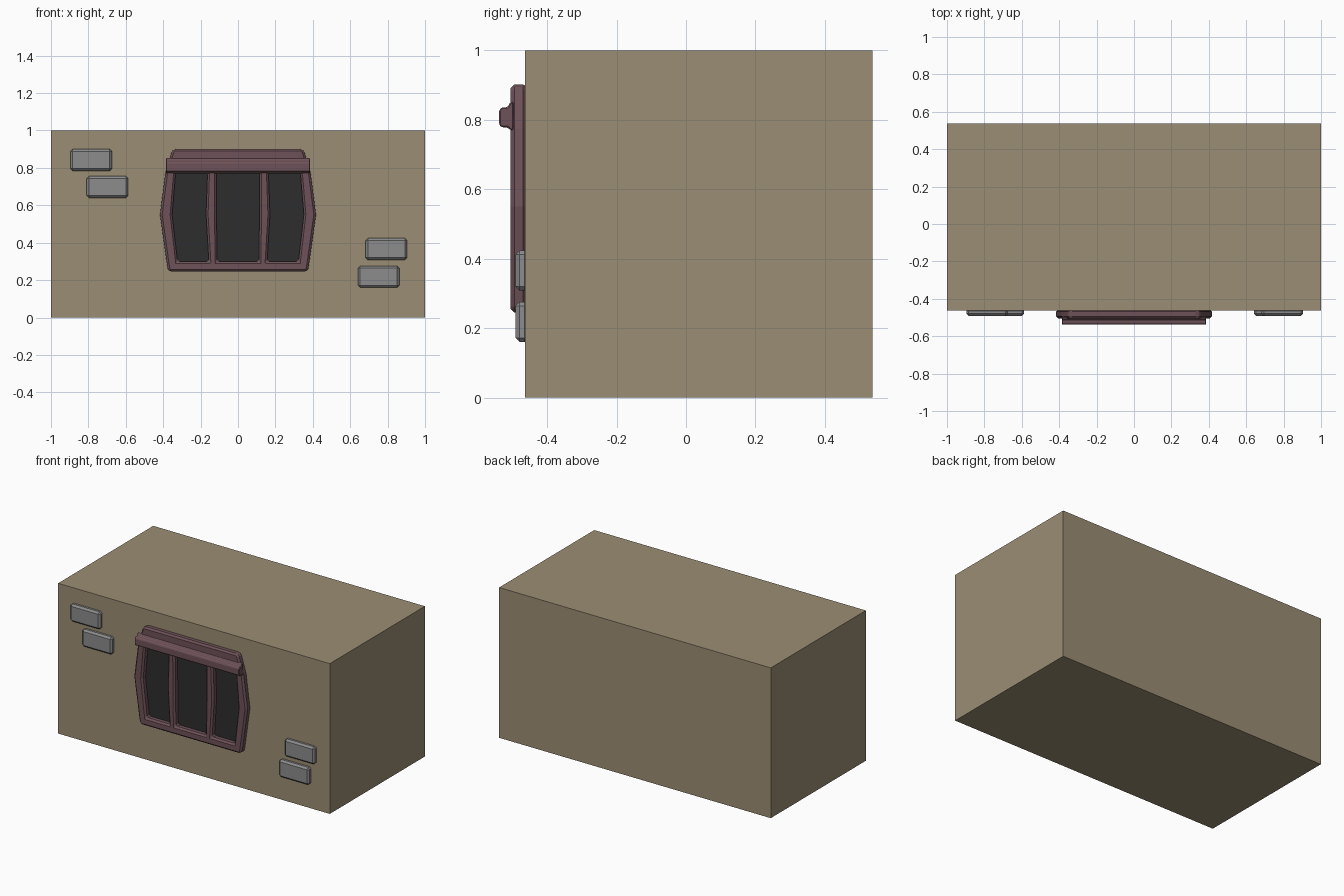
import bpy, bmesh

if "Cube" in bpy.data.objects:
    bpy.data.objects.remove(bpy.data.objects["Cube"])

FRONT = -0.463   # wall front plane
BACK = 0.537


def material(name, rgb):
    m = bpy.data.materials.new(name)
    m.diffuse_color = (*rgb, 1)
    m.use_nodes = True
    m.node_tree.nodes["Principled BSDF"].inputs["Base Color"].default_value = m.diffuse_color
    return m


TAN = material("tan plaster", (0.33, 0.267, 0.174))
WOOD = material("red brown wood", (0.158, 0.085, 0.098))
GLASS = material("dark glass", (0.026, 0.026, 0.026))
STONE = material("grey stone", (0.262, 0.262, 0.262))


def finish(name, bm, mat, bevel=0):
    bmesh.ops.recalc_face_normals(bm, faces=bm.faces)
    me = bpy.data.meshes.new(name)
    bm.to_mesh(me)
    bm.free()
    me.materials.append(mat)
    ob = bpy.data.objects.new(name, me)
    bpy.context.collection.objects.link(ob)
    if bevel:
        mod = ob.modifiers.new("bevel", 'BEVEL')
        mod.width = bevel
        mod.segments = 1
        mod.limit_method = 'ANGLE'
    return ob


def extrude(bm, faces, vec):
    r = bmesh.ops.extrude_face_region(bm, geom=faces)
    bmesh.ops.translate(bm, vec=vec, verts=[v for v in r["geom"] if isinstance(v, bmesh.types.BMVert)])
    # the region extrude removes the start faces, so close the far side again
    return r


def prism(name, pts, vec, mat, bevel=0):
    bm = bmesh.new()
    n = len(pts)
    a = [bm.verts.new(p) for p in pts]
    b = [bm.verts.new([p[i] + vec[i] for i in range(3)]) for p in pts]
    bm.faces.new(a)
    bm.faces.new(b)
    for i in range(n):
        j = (i + 1) % n
        bm.faces.new((a[i], a[j], b[j], b[i]))
    return finish(name, bm, mat, bevel)


def box(name, x0, x1, y0, y1, z0, z1, mat, bevel=0):
    pts = [(x0, y0, z0), (x1, y0, z0), (x1, y0, z1), (x0, y0, z1)]
    return prism(name, pts, (0, y1 - y0, 0), mat, bevel)


# wall block
box("wall_block", -1, 1, FRONT, BACK, 0, 1, TAN)

# four stones on the front
for i, (x, z) in enumerate([(-0.785, 0.842), (-0.698, 0.698), (0.793, 0.366), (0.752, 0.218)]):
    box(f"stone_{i + 1}", x - 0.111, x + 0.111, -0.491, FRONT + 0.01, z - 0.058, z + 0.058, STONE, 0.012)

# window frame: rows of z, then outer edge, post inside, mullion outside, mullion inside
rows = [(0.245, 0.365, 0.318, 0.155, 0.110),
        (0.262, 0.376, 0.319, 0.155, 0.110),
        (0.300, 0.382, 0.323, 0.156, 0.111),
        (0.550, 0.417, 0.352, 0.171, 0.115),
        (0.775, 0.388, 0.333, 0.163, 0.116),
        (0.885, 0.355, 0.318, 0.160, 0.116),
        (0.902, 0.340, 0.310, 0.160, 0.116)]
bm = bmesh.new()
front_y, back_y = -0.505, FRONT + 0.005
layers = []
for y in (front_y, back_y):
    layers.append([[bm.verts.new((x, y, r[0])) for x in
                    [-v for v in r[1:]] + list(r[:0:-1])] for r in rows])
solid = lambda r, c: 0 <= r < 6 and 0 <= c < 7 and not (r in (2, 3) and c in (1, 3, 5))
for r in range(6):
    for c in range(7):
        if not solid(r, c):
            continue
        corners = [(r, c), (r, c + 1), (r + 1, c + 1), (r + 1, c)]
        for g in layers:
            bm.faces.new([g[i][j] for i, j in corners])
        # side walls where the neighbour is empty
        for k, (dr, dc) in enumerate([(-1, 0), (0, 1), (1, 0), (0, -1)]):
            if not solid(r + dr, c + dc):
                (i, j), (p, q) = corners[k], corners[(k + 1) % 4]
                bm.faces.new((layers[0][i][j], layers[0][p][q], layers[1][p][q], layers[1][i][j]))
finish("window_frame", bm, WOOD, 0.011)

# dark panes behind the frame
for i, (k, m, s) in enumerate([(1, 2, -1), (3, 3, 1), (1, 2, 1)]):
    mid = [rows[2], rows[3], rows[4]]
    a = [(s * r[k + 1], FRONT - 0.006, r[0]) for r in mid]
    b = [((-r[4] if k == 3 else s * r[m + 1]), FRONT - 0.006, r[0]) for r in mid]
    prism(f"window_pane_{i + 1}", a + b[::-1], (0, 0.008, 0), GLASS)

# projecting lintel
profile = [(-0.495, 0.852), (-0.505, 0.852), (-0.514, 0.836), (-0.530, 0.836), (-0.538, 0.828),
           (-0.538, 0.786), (-0.530, 0.778), (-0.514, 0.778), (-0.505, 0.770), (-0.495, 0.770)]
prism("window_lintel", [(-0.386, y, z) for y, z in profile], (0.772, 0, 0), WOOD, 0.004)
